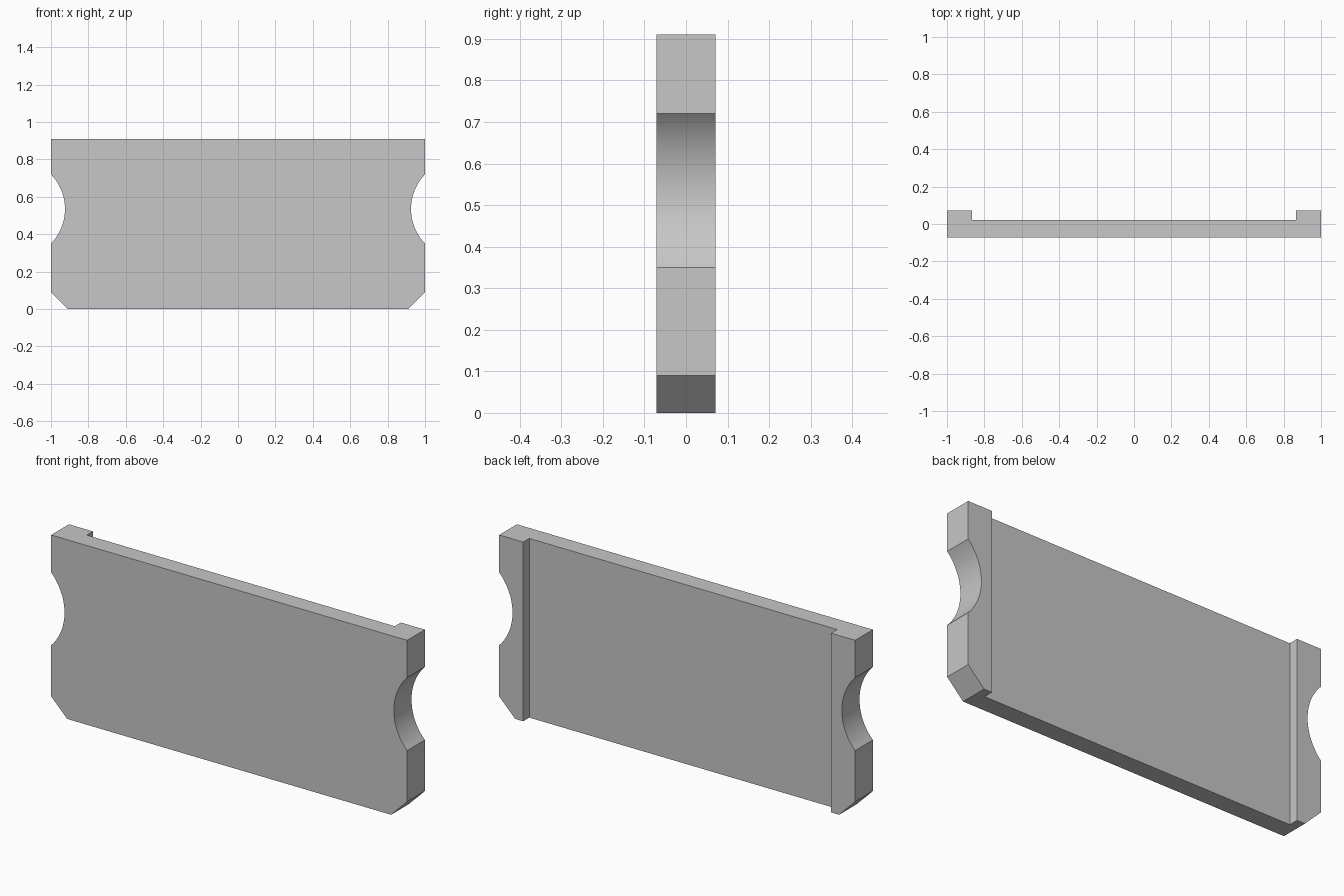
import bpy
import bmesh
from math import asin, cos, sin, radians

if "Cube" in bpy.data.objects:
    bpy.data.objects.remove(bpy.data.objects["Cube"], do_unlink=True)

HEIGHT, FRONT, BACK = 0.91, -0.071, 0.071
CHAMFER = 0.09
NOTCH_Z, NOTCH_HALF, NOTCH_DEPTH = 0.535, 0.185, 0.075
RIB_INNER, PANEL_BACK = 0.865, 0.022
ARC_STEPS = 24

grey = bpy.data.materials.new("light_grey")
grey.use_nodes = True
colour = (0.57, 0.57, 0.57, 1)
grey.diffuse_color = colour
grey.node_tree.nodes["Principled BSDF"].inputs["Base Color"].default_value = colour


def prism(name, outline, y0, y1):
    """Extrude an (x, z) outline along y."""
    bm = bmesh.new()
    face = bm.faces.new([bm.verts.new((x, y0, z)) for x, z in outline])
    moved = bmesh.ops.extrude_face_region(bm, geom=[face])["geom"]
    verts = [v for v in moved if isinstance(v, bmesh.types.BMVert)]
    bmesh.ops.translate(bm, verts=verts, vec=(0, y1 - y0, 0))
    bmesh.ops.recalc_face_normals(bm, faces=bm.faces)
    mesh = bpy.data.meshes.new(name)
    bm.to_mesh(mesh)
    bm.free()
    mesh.materials.append(grey)
    obj = bpy.data.objects.new(name, mesh)
    bpy.context.collection.objects.link(obj)
    return obj


# Side profile: chamfered bottom corner, curved finger notch, square top
radius = (NOTCH_HALF**2 + NOTCH_DEPTH**2) / (2 * NOTCH_DEPTH)
centre = 1 - NOTCH_DEPTH + radius
sweep = asin(NOTCH_HALF / radius)
angles = [sweep * (2 * i / ARC_STEPS - 1) for i in range(ARC_STEPS + 1)]
side = [(1 - CHAMFER, 0), (1, CHAMFER)]
side += [(centre - radius * cos(a), NOTCH_Z + radius * sin(a)) for a in angles]
side.append((1, HEIGHT))
panel = prism("panel", side + [(-x, z) for x, z in reversed(side)], FRONT, BACK)

# Recess in the back leaves a raised rib at each end
recess = prism("recess_cutter", [(-RIB_INNER, -0.1), (RIB_INNER, -0.1),
                                 (RIB_INNER, 1), (-RIB_INNER, 1)], PANEL_BACK, 0.2)
recess.hide_render = True
cut = panel.modifiers.new("recess", 'BOOLEAN')
cut.operation = 'DIFFERENCE'
cut.solver = 'EXACT'
cut.object = recess

bpy.ops.object.select_all(action='DESELECT')
panel.select_set(True)
bpy.context.view_layer.objects.active = panel
bpy.ops.object.modifier_apply(modifier="recess")
bpy.data.objects.remove(recess, do_unlink=True)
bpy.ops.object.shade_smooth_by_angle(angle=radians(25))
